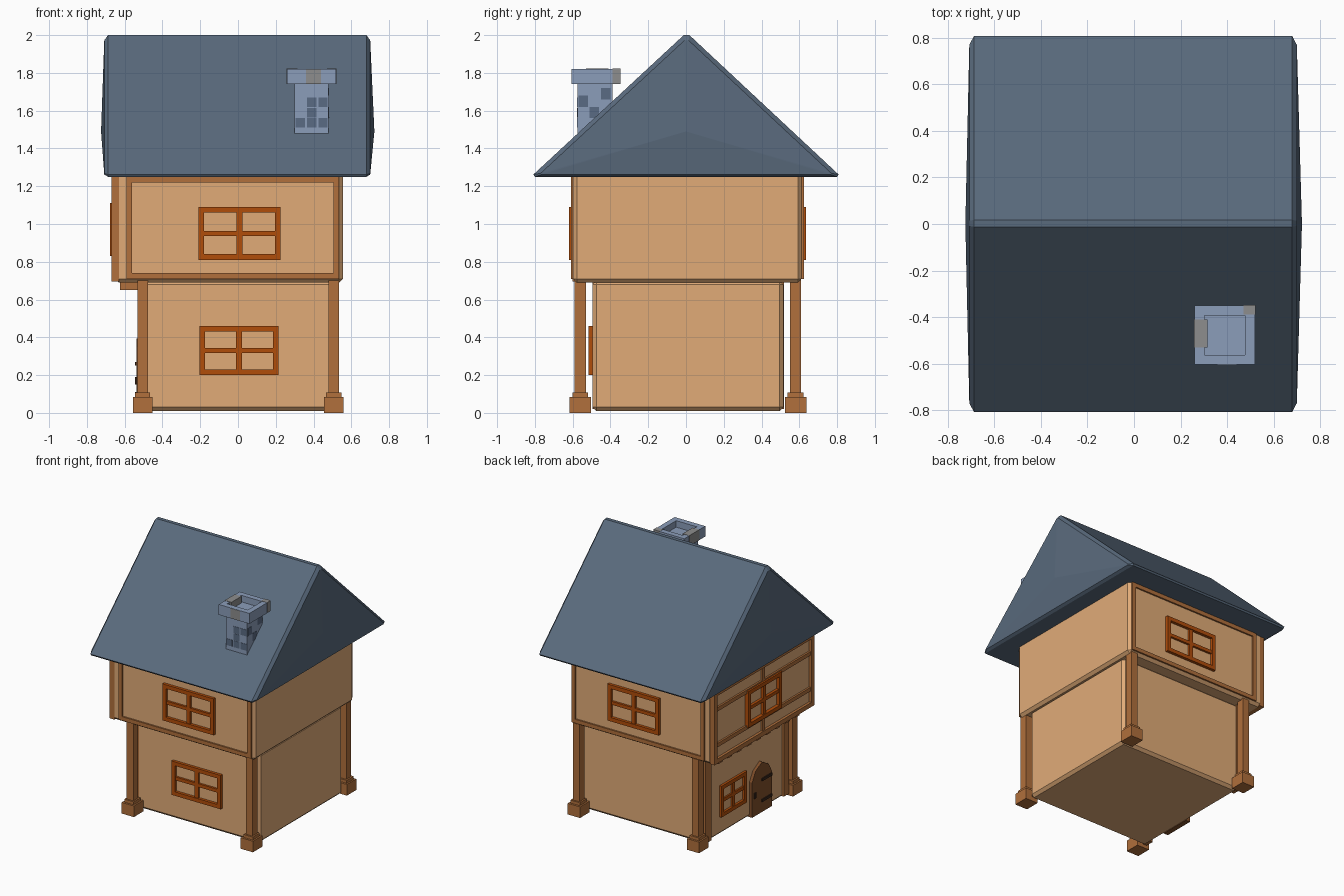
import bpy, bmesh

if "Cube" in bpy.data.objects:
    bpy.data.objects.remove(bpy.data.objects["Cube"])


def mat(name, hexcol):
    m = bpy.data.materials.new(name)
    rgb = [int(hexcol[i:i + 2], 16) / 255 for i in (0, 2, 4)]
    m.diffuse_color = [c ** 2.2 for c in rgb] + [1]
    m.use_nodes = True
    m.node_tree.nodes["Principled BSDF"].inputs["Base Color"].default_value = m.diffuse_color
    return m


WALL = mat("plaster", "E0AA77")
WOOD = mat("timber", "AF6F3E")
FRAME = mat("window_wood", "B04E12")
DOOR = mat("door_wood", "80502E")
IRON = mat("iron", "3A2A20")
ROOF = mat("slate", "5A6A7C")
STONE = mat("chimney_stone", "8A9CB8")
BRICK = mat("brick_grey", "8C8C8C")
BRICK2 = mat("brick_dark", "5A6A82")


def finish(name, bm, m):
    bmesh.ops.recalc_face_normals(bm, faces=bm.faces)
    me = bpy.data.meshes.new(name)
    bm.to_mesh(me)
    bm.free()
    me.materials.append(m)
    ob = bpy.data.objects.new(name, me)
    bpy.context.collection.objects.link(ob)
    return ob


def add_box(bm, x, y, z):
    v = bmesh.ops.create_cube(bm, size=1)["verts"]
    for p in v:
        p.co = [lo if c < 0 else hi for c, (lo, hi) in zip(p.co, (x, y, z))]
    return v


def boxes(name, specs, m, bevel=0):
    bm = bmesh.new()
    for s in specs:
        add_box(bm, *s)
    ob = finish(name, bm, m)
    if bevel:
        b = ob.modifiers.new("bevel", "BEVEL")
        b.width, b.segments = bevel, 1
    return ob


def on(side, face, depth, u, z):
    """Box on a wall: u runs along the wall, depth is how far it sticks out."""
    d = sorted((face - 0.02 * (1 if face > 0 else -1), face + depth * (1 if face > 0 else -1)))
    return (d, u, z) if side == "x" else (u, d, z)


def frame_rects(u, z, t):
    return [((u[0], u[1]), (z[0], z[0] + t)), ((u[0], u[1]), (z[1] - t, z[1])),
            ((u[0], u[0] + t), (z[0] + t, z[1] - t)), ((u[1] - t, u[1]), (z[0] + t, z[1] - t))]


def frame(name, side, face, depth, u, z, t, m):
    return boxes(name, [on(side, face, depth, *r) for r in frame_rects(u, z, t)], m)


def window(name, side, face, u, z, depth=0.022):
    t = 0.03
    frame(name + "_frame", side, face, depth, u, z, t, FRAME)
    uc, zc = sum(u) / 2, sum(z) / 2
    bars = [((uc - 0.015, uc + 0.015), (z[0] + t, z[1] - t)),
            ((u[0] + t, u[1] - t), (zc - 0.013, zc + 0.013))]
    boxes(name + "_bars", [on(side, face, depth - 0.006, *r) for r in bars], FRAME)


# storeys
boxes("lower_storey", [((-0.515, 0.53), (-0.495, 0.515), (0.01, 0.70))], WALL, 0.02)
boxes("upper_storey", [((-0.65, 0.555), (-0.597, 0.612), (0.69, 1.27))], WALL, 0.02)

# corner posts with stepped feet
for i, cx in enumerate((-0.505, 0.507)):
    for j, cy in enumerate((-0.56, 0.58)):
        bm = bmesh.new()
        add_box(bm, (cx - 0.028, cx + 0.028), (cy - 0.03, cy + 0.03), (0.08, 0.70))
        add_box(bm, (cx - 0.052, cx + 0.052), (cy - 0.057, cy + 0.057), (0, 0.085))
        v = add_box(bm, (cx - 0.04, cx + 0.04), (cy - 0.042, cy + 0.042), (0.085, 0.108))
        finish(f"corner_post_{i}{j}", bm, WOOD)

# timber framing on front, back and left
frame("front_trim", "y", -0.597, 0.012, (-0.59, 0.535), (0.71, 1.25), 0.03, WOOD)
frame("back_trim", "y", 0.612, 0.012, (-0.59, 0.535), (0.71, 1.25), 0.03, WOOD)
frame("left_trim", "x", -0.65, 0.02, (-0.60, 0.61), (0.695, 1.25), 0.035, WOOD)
studs = [((-0.57, 0.58), (0.815, 0.845)), ((-0.57, 0.58), (1.09, 1.12)),
         ((-0.01, 0.02), (0.72, 0.82)), ((-0.01, 0.02), (1.11, 1.22))]
boxes("left_studs", [on("x", -0.65, 0.014, *s) for s in studs], WOOD)
boxes("left_corner_boards", [on("x", -0.515, 0.015, u, (0.02, 0.69))
                             for u in ((-0.495, -0.43), (0.45, 0.52))], WOOD)
boxes("joist_ends", [((-0.625, -0.50), (y - 0.025, y + 0.025), (0.65, 0.70))
                     for y in [-0.46 + 0.117 * k for k in range(9)]], WOOD)

# windows
window("front_upper_window", "y", -0.597, (-0.21, 0.225), (0.81, 1.09))
window("front_lower_window", "y", -0.495, (-0.205, 0.215), (0.20, 0.46))
window("back_upper_window", "y", 0.612, (-0.21, 0.225), (0.81, 1.09))
window("left_upper_window", "x", -0.65, (-0.20, 0.21), (0.83, 1.11), 0.027)
window("left_lower_window", "x", -0.515, (0.02, 0.33), (0.15, 0.39), 0.018)

# pointed door with iron straps
bm = bmesh.new()
arch = [(-0.275, 0.01), (-0.035, 0.01), (-0.035, 0.28), (-0.075, 0.35), (-0.155, 0.395),
        (-0.235, 0.35), (-0.275, 0.28)]
f = bm.faces.new([bm.verts.new((-0.50, y, z)) for y, z in arch])
ext = bmesh.ops.extrude_face_region(bm, geom=[f])["geom"]
bmesh.ops.translate(bm, vec=(-0.038, 0, 0), verts=[g for g in ext if isinstance(g, bmesh.types.BMVert)])
finish("door", bm, DOOR)
boxes("door_straps", [on("x", -0.538, 0.008, (-0.27, -0.15), (z, z + 0.02)) for z in (0.09, 0.25)], IRON)
boxes("door_handle", [on("x", -0.538, 0.008, (-0.075, -0.055), (0.15, 0.19))], IRON)

# gable roof: lengthwise profile rings closed by a slightly raised gable point
full = [(-0.80, 1.25), (-0.808, 1.262), (-0.012, 2.0), (0.018, 2.0), (0.808, 1.262), (0.80, 1.25)]
inset = [(-0.765, 1.262), (-0.77, 1.268), (-0.008, 1.972), (0.014, 1.972), (0.77, 1.268), (0.765, 1.262)]
bm = bmesh.new()
rings = [[bm.verts.new((x, y, z)) for y, z in p]
         for x, p in ((-0.708, inset), (-0.688, full), (0.68, full), (0.70, inset))]
for a, b in zip(rings, rings[1:]):
    for k in range(6):
        bm.faces.new((a[k], a[(k + 1) % 6], b[(k + 1) % 6], b[k]))
for ring, x in ((rings[0], -0.725), (rings[3], 0.722)):
    c = bm.verts.new((x, 0, 1.49))
    for k in range(6):
        bm.faces.new((ring[k], ring[(k + 1) % 6], c))
finish("roof", bm, ROOF)

# chimney shaft and hollow cap
boxes("chimney_shaft", [((0.30, 0.48), (-0.575, -0.39), (1.40, 1.75))], STONE)
bm = bmesh.new()
add_box(bm, (0.26, 0.52), (-0.605, -0.35), (1.74, 1.82))
top = max(bm.faces, key=lambda f: f.calc_center_median().z)
bmesh.ops.inset_region(bm, faces=[top], thickness=0.06)
ext = bmesh.ops.extrude_discrete_faces(bm, faces=[top])["faces"]
bmesh.ops.translate(bm, vec=(0, 0, -0.05), verts=ext[0].verts)
finish("chimney_cap", bm, STONE)

# odd bricks set nearly flush in the chimney
p = 0.002
front = [(0.365, 1.62), (0.425, 1.62), (0.365, 1.565), (0.305, 1.51), (0.365, 1.51), (0.425, 1.51)]
boxes("front_bricks", [((x, x + 0.05), (-0.575 - p, -0.56), (z, z + 0.05)) for x, z in front], BRICK2)
boxes("side_bricks", [(xs, (y, y + 0.05), (z, z + 0.06)) for xs in ((0.30 - p, 0.31), (0.47, 0.48 + p))
                      for y, z in ((-0.57, 1.62), (-0.51, 1.56), (-0.45, 1.66))], BRICK2)
boxes("cap_bricks", [((0.26 - p, 0.315), (-0.53, -0.41), (1.742, 1.82 + p)),
                     ((0.36, 0.44), (-0.605 - p, -0.59), (1.742, 1.818)),
                     ((0.47, 0.52 + p), (-0.39, -0.35 + p), (1.742, 1.82 + p))], BRICK)
